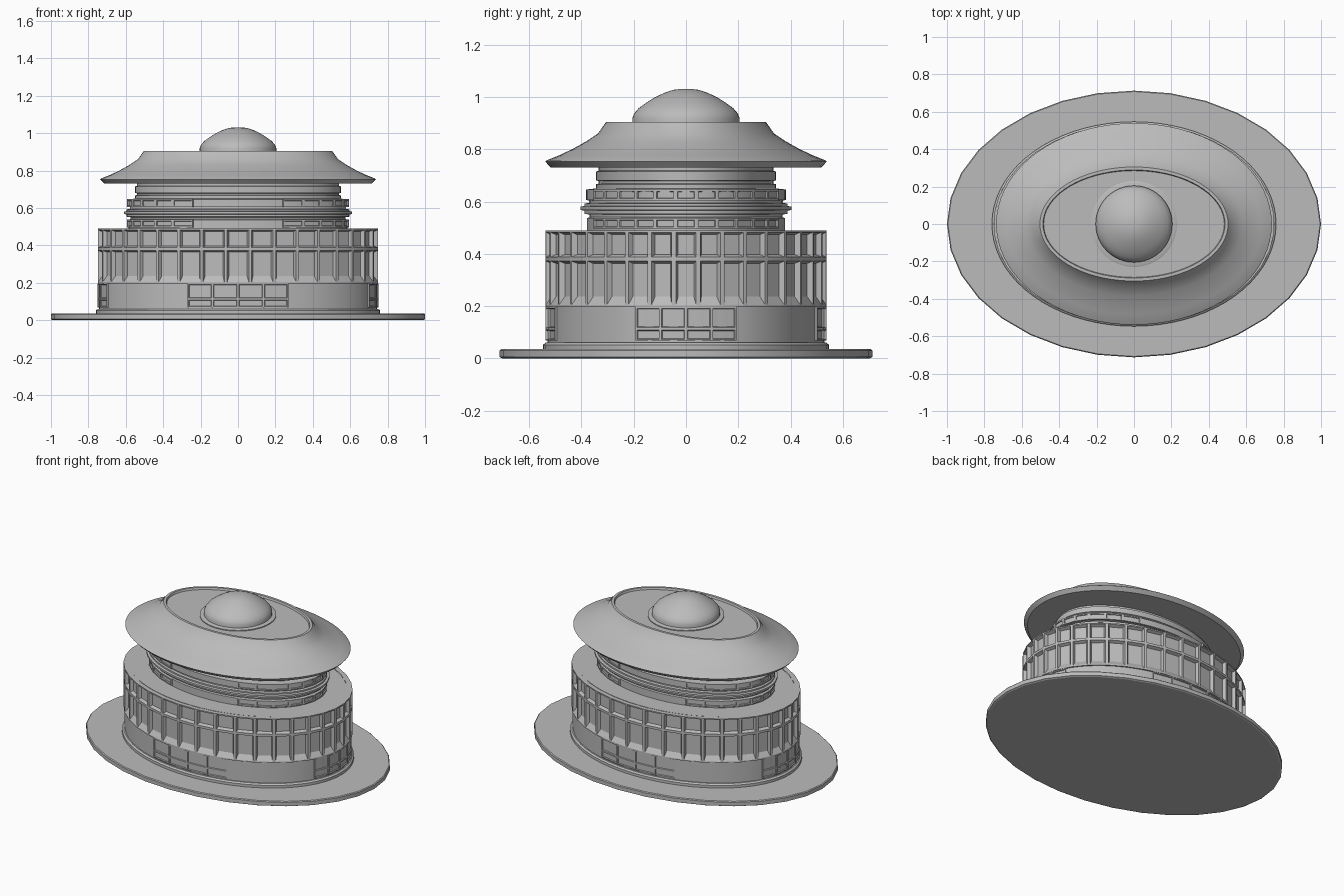
import bpy, bmesh
from math import cos, sin, radians, tau

if "Cube" in bpy.data.objects:
    bpy.data.objects.remove(bpy.data.objects["Cube"])

GREY = (0.5, 0.5, 0.5, 1)
stone = bpy.data.materials.new("grey_stone")
stone.use_nodes = True
stone.diffuse_color = GREY
stone.node_tree.nodes["Principled BSDF"].inputs["Base Color"].default_value = GREY


def finish(name, bm, angle=25):
    mesh = bpy.data.meshes.new(name)
    bm.to_mesh(mesh)
    bm.free()
    mesh.materials.append(stone)
    obj = bpy.data.objects.new(name, mesh)
    bpy.context.collection.objects.link(obj)
    bpy.ops.object.select_all(action="DESELECT")
    obj.select_set(True)
    bpy.context.view_layer.objects.active = obj
    bpy.ops.object.shade_smooth_by_angle(angle=radians(angle))
    return obj


def lathe(name, profile, squash=0.0, sides=72, angle=25):
    """Oval turned body: profile of (x radius, z); y radius is smaller by squash."""
    bm = bmesh.new()
    rings = [[bm.verts.new((r * cos(tau * i / sides), (r - squash) * sin(tau * i / sides), z))
              for i in range(sides)] for r, z in profile]
    for low, high in zip(rings, rings[1:]):
        for i in range(sides):
            j = (i + 1) % sides
            bm.faces.new((low[i], low[j], high[j], high[i]))
    bm.faces.new(rings[0][::-1])
    bm.faces.new(rings[-1])
    bmesh.ops.recalc_face_normals(bm, faces=bm.faces)
    return finish(name, bm, angle)


def coffers(name, starts, step, levels, rx, ry, frame, bevel, depth, sill=0.0):
    """Oval band of framed, recessed panels, one per start angle and level."""
    bm = bmesh.new()
    for a in starts:
        for z0, z1 in zip(levels, levels[1:]):
            corners = ((a, z0), (a + step, z0), (a + step, z1), (a, z1))
            bm.faces.new([bm.verts.new((rx * cos(radians(t)), ry * sin(radians(t)), z))
                          for t, z in corners])
    bmesh.ops.remove_doubles(bm, verts=bm.verts, dist=0.0005)
    panels = list(bm.faces)
    bmesh.ops.inset_individual(bm, faces=panels, thickness=frame, use_even_offset=True)
    bmesh.ops.inset_individual(bm, faces=panels, thickness=bevel, depth=-depth,
                               use_even_offset=True)
    # sloping sill under the lowest row
    for f in panels:
        middle = f.calc_center_median().z
        if middle < levels[1]:
            for v in f.verts:
                if v.co.z < middle:
                    v.co.z += sill
    # return the open rim back into the wall
    rim = [e for e in bm.edges if e.is_boundary]
    skirt = bmesh.ops.extrude_edge_only(bm, edges=rim)["geom"]
    for v in skirt:
        if isinstance(v, bmesh.types.BMVert):
            v.co.x *= 0.95
            v.co.y *= 0.95
    return finish(name, bm, 15)


# Ground slab and plinth
lathe("ground_slab", [(0.99, 0), (1, 0.005), (1, 0.03), (0.995, 0.035)], 0.287, 32)
lathe("plinth", [(0.76, 0.03), (0.76, 0.052), (0.75, 0.06)], 0.213)

# Main drum with two rows of recessed panels
lathe("drum_core", [(0.742, 0.05), (0.742, 0.197), (0.718, 0.2), (0.718, 0.489)], 0.213)
coffers("drum_panels", range(-5, 355, 10), 10, (0.197, 0.38, 0.49),
        0.752, 0.539, 0.008, 0.009, 0.02, 0.022)

# Four glazed entrances, one on each side
for side, turn in (("left", 0), ("back", 90), ("right", 180), ("front", 270)):
    coffers(side + "_entrance_windows", [turn - 21 + 10.5 * k for k in range(4)], 10.5,
            (0.068, 0.113, 0.196), 0.75, 0.537, 0.005, 0.003, 0.006)

# Stepped upper tower
lathe("tower", [(0.585, 0.48), (0.585, 0.536), (0.575, 0.54), (0.575, 0.55),
                (0.595, 0.553), (0.595, 0.565), (0.61, 0.568), (0.61, 0.58),
                (0.595, 0.583), (0.595, 0.592), (0.578, 0.595), (0.578, 0.604),
                (0.588, 0.606), (0.588, 0.646), (0.55, 0.65), (0.55, 0.666),
                (0.54, 0.669), (0.54, 0.678), (0.55, 0.681), (0.55, 0.715),
                (0.54, 0.718), (0.54, 0.735)], 0.206)

# Window bands around both long ends of the tower
for label, low, high in (("lower", 0.495, 0.537), ("upper", 0.604, 0.647)):
    for side, turn in (("left", 0), ("right", 180)):
        coffers(f"{label}_{side}_tower_windows", [turn - 66 + 12 * k for k in range(11)], 12,
                (low, high), 0.596, 0.388, 0.008, 0.002, 0.007)

# Flared roof with a shallow recessed deck
lathe("roof", [(0.5, 0.73), (0.715, 0.73), (0.737, 0.753), (0.73, 0.758), (0.68, 0.778),
               (0.63, 0.802), (0.58, 0.83), (0.535, 0.86), (0.503, 0.905),
               (0.487, 0.905), (0.483, 0.892)], 0.198)

# Dome on a low collar
lathe("dome_collar", [(0.23, 0.885), (0.23, 0.898), (0.22, 0.902)])
lathe("dome", [(0.205, 0.89), (0.205, 0.92), (0.198, 0.937), (0.182, 0.956), (0.155, 0.976),
               (0.12, 0.998), (0.085, 1.015), (0.05, 1.027), (0.02, 1.031)], 0, 48, 45)
